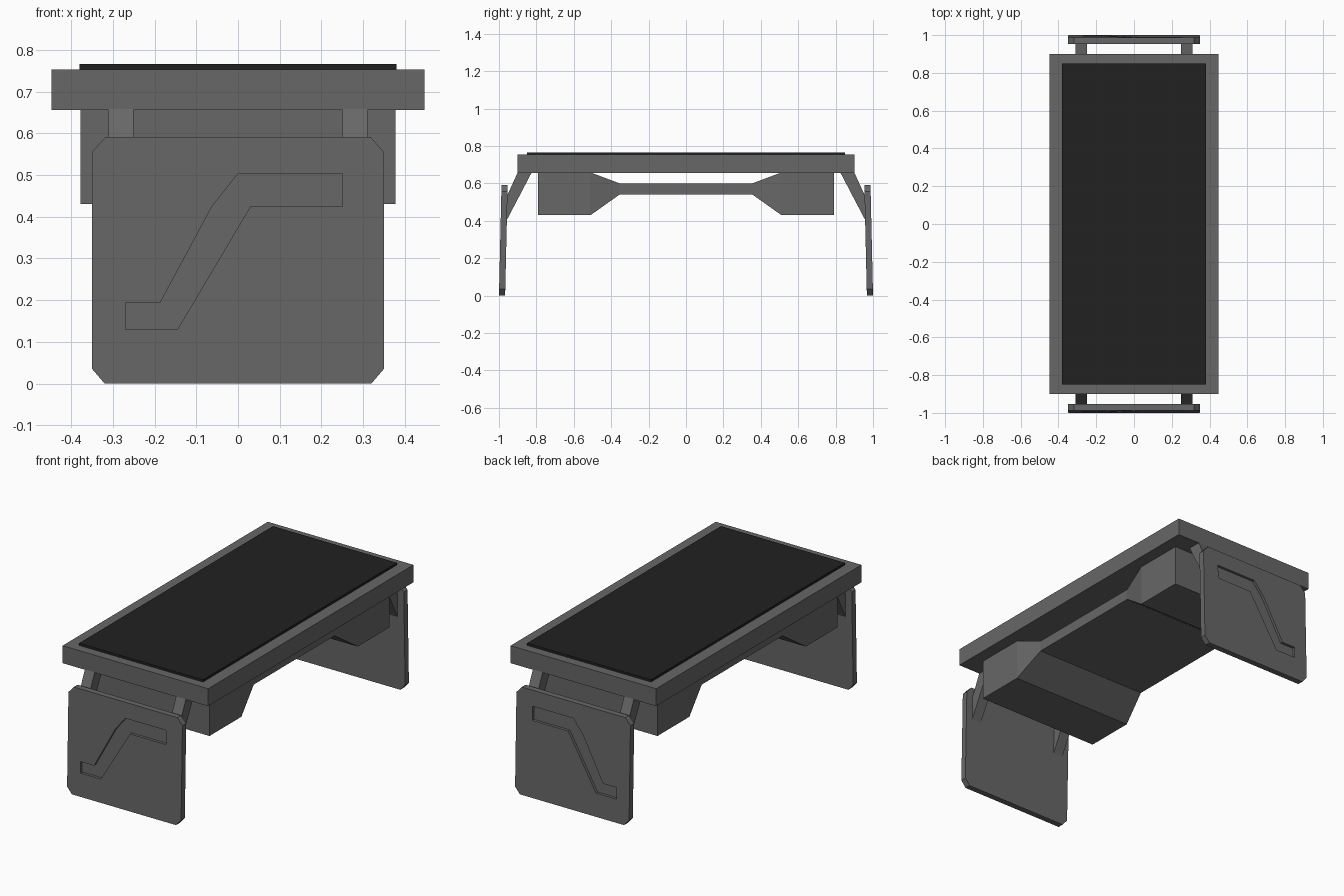
import bpy, bmesh

if "Cube" in bpy.data.objects:
    bpy.data.objects.remove(bpy.data.objects["Cube"])


def material(name, rgb):
    m = bpy.data.materials.new(name)
    m.diffuse_color = (*rgb, 1)
    m.use_nodes = True
    m.node_tree.nodes["Principled BSDF"].inputs["Base Color"].default_value = m.diffuse_color
    return m


GREY = material("dark grey metal", (0.135, 0.135, 0.135))
BLACK = material("black screen", (0.0155, 0.0155, 0.0155))


def loft(name, rings, mat):
    """Closed solid through a list of matching point rings."""
    bm = bmesh.new()
    loops = [[bm.verts.new(p) for p in ring] for ring in rings]
    n = len(loops[0])
    for a, b in zip(loops, loops[1:]):
        for i in range(n):
            bm.faces.new((a[i], a[(i + 1) % n], b[(i + 1) % n], b[i]))
    bm.faces.new(loops[0])
    bm.faces.new(loops[-1])
    bmesh.ops.recalc_face_normals(bm, faces=bm.faces[:])
    me = bpy.data.meshes.new(name)
    bm.to_mesh(me)
    bm.free()
    me.materials.append(mat)
    ob = bpy.data.objects.new(name, me)
    bpy.context.collection.objects.link(ob)
    return ob


def slab(name, hx, hy, z0, z1, mat):
    return loft(name, [[(-hx, -hy, z), (hx, -hy, z), (hx, hy, z), (-hx, hy, z)]
                       for z in (z0, z1)], mat)


# Table top and raised black surface
slab("table_top", 0.447, 0.90, 0.656, 0.753, GREY)
slab("black_surface", 0.38, 0.85, 0.750, 0.766, BLACK)

# Under-table housing: deep ends tapering to a thin middle
half = [(0.79, 0.378, 0.43, 0.658), (0.51, 0.378, 0.43, 0.658), (0.355, 0.345, 0.54, 0.60)]
sections = half + [(-y, w, a, b) for y, w, a, b in reversed(half)]
loft("under_housing", [[(-w, y, a), (w, y, a), (w, y, b), (-w, y, b)]
                       for y, w, a, b in sections], GREY)

# Leg panel outline and groove outline, as (x, z)
right = [(0.32, 0.0), (0.35, 0.035), (0.35, 0.555), (0.318, 0.591)]
outline = right + [(-x, z) for x, z in reversed(right)]
groove = [(-0.27, 0.13), (-0.145, 0.13), (0.03, 0.425), (0.25, 0.425), (0.25, 0.503),
          (0, 0.503), (-0.062, 0.425), (-0.187, 0.193), (-0.27, 0.193)]
strut = [(0.90, 0.658), (0.825, 0.658), (0.960, 0.400), (0.965, 0.515)]
TILT = 0.023


def leaning(points, y, side):
    return [(x, side * (y - TILT * z), z) for x, z in points]


for side, label in ((-1, "front"), (1, "back")):
    # Leaning leg panel with a recessed groove on its outer face
    leg = loft(label + "_leg_panel", [leaning(outline, y, side) for y in (0.967, 1.0)], GREY)
    cutter = loft("groove_cutter", [leaning(groove, y, side) for y in (0.985, 1.05)], GREY)
    cutter.hide_render = True
    mod = leg.modifiers.new("groove", 'BOOLEAN')
    mod.operation = 'DIFFERENCE'
    mod.solver = 'EXACT'
    mod.object = cutter
    bpy.context.view_layer.update()
    cut = bpy.data.meshes.new_from_object(
        leg.evaluated_get(bpy.context.evaluated_depsgraph_get()))
    leg.modifiers.clear()
    leg.data = cut
    bpy.data.objects.remove(cutter)

    # Slanted struts joining panel to table
    for s, hand in ((-1, "left"), (1, "right")):
        loft(f"{label}_{hand}_strut",
             [[(s * x, side * y, z) for y, z in strut] for x in (0.25, 0.31)], GREY)
